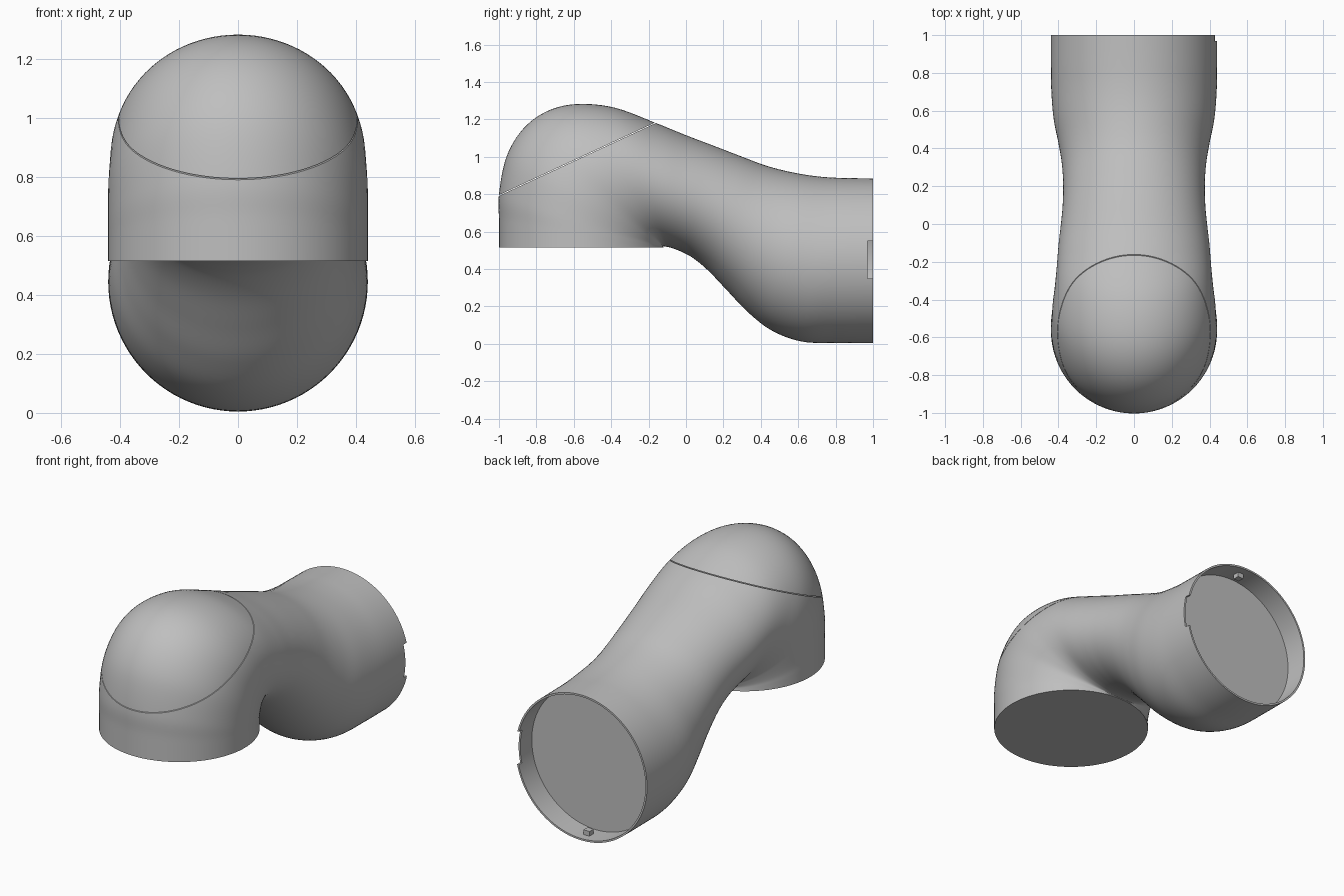
import bpy
import bmesh
import math
from mathutils import Vector

if "Cube" in bpy.data.objects:
    bpy.data.objects.remove(bpy.data.objects["Cube"])

SIDES = 96
STEPS = 6

# Elliptical sections along the tube: outer y, z, inner y, z, half width
SECTIONS = [
    (-1, .515, -.12, .515, .44),
    (-1, .66, -.122, .518, .44),
    (-1, .8, -.122, .52, .44),
    (-.96, 1, -.12, .521, .44),
    (-.87, 1.15, -.12, .521, .435),
    (-.74, 1.245, -.118, .521, .43),
    (-.58, 1.282, -.11, .52, .42),
    (-.38, 1.262, -.1, .518, .41),
    (-.16, 1.18, -.07, .51, .4),
    (0, 1.115, -.02, .49, .388),
    (.15, 1.058, .04, .457, .378),
    (.3, 1, .12, .39, .375),
    (.42, .955, .22, .285, .382),
    (.53, .925, .33, .17, .4),
    (.65, .902, .46, .07, .425),
    (.76, .89, .62, .012, .437),
    (.87, .886, .8, .005, .44),
    (1, .884, 1, .005, .44),
]

grey = bpy.data.materials.new("light grey")
grey.use_nodes = True
grey.diffuse_color = (.52, .52, .52, 1)
grey.node_tree.nodes["Principled BSDF"].inputs["Base Color"].default_value = (.52, .52, .52, 1)


def catmull(a, b, c, d, t):
    """Smooth value between b and c."""
    return b + .5 * t * (c - a + t * (2 * a - 5 * b + 4 * c - d + t * (3 * (b - c) + d - a)))


def smooth_sections():
    pad = [SECTIONS[0]] + SECTIONS + [SECTIONS[-1]]
    for i in range(len(SECTIONS) - 1):
        for s in range(STEPS):
            yield [catmull(*values, s / STEPS) for values in zip(*pad[i:i + 4])]
    yield SECTIONS[-1]


def add_ring(bm, section, scale=1, shift=0):
    oy, oz, iy, iz, width = section
    outer, inner = Vector((0, oy, oz)), Vector((0, iy, iz))
    middle, arm = (outer + inner) / 2, (outer - inner) / 2
    ring = []
    for k in range(SIDES):
        a = math.tau * k / SIDES
        p = middle + scale * (arm * math.cos(a) + Vector((width * math.sin(a), 0, 0)))
        ring.append(bm.verts.new(p + Vector((0, shift, 0))))
    return ring


def link_shell():
    """Closed tube with a flat foot and a recessed rear socket."""
    bm = bmesh.new()
    rings = [add_ring(bm, s) for s in smooth_sections()]
    rings.append(add_ring(bm, SECTIONS[-1], scale=.975))
    rings.append(add_ring(bm, SECTIONS[-1], scale=.975, shift=-.14))
    for a, b in zip(rings, rings[1:]):
        for k in range(SIDES):
            n = (k + 1) % SIDES
            bm.faces.new((a[k], a[n], b[n], b[k]))
    bm.faces.new(rings[0])
    bm.faces.new(rings[-1])
    bmesh.ops.recalc_face_normals(bm, faces=bm.faces)
    return bm


def finish(name, bm, smooth=True):
    mesh = bpy.data.meshes.new(name)
    bm.to_mesh(mesh)
    bm.free()
    mesh.materials.append(grey)
    obj = bpy.data.objects.new(name, mesh)
    bpy.context.collection.objects.link(obj)
    if smooth:
        bpy.ops.object.select_all(action='DESELECT')
        obj.select_set(True)
        bpy.context.view_layer.objects.active = obj
        bpy.ops.object.shade_smooth_by_angle(angle=math.radians(40))
    return obj


def box(name, centre, size):
    bm = bmesh.new()
    bmesh.ops.create_cube(bm, size=1)
    bmesh.ops.scale(bm, vec=size, verts=bm.verts)
    bmesh.ops.translate(bm, vec=centre, verts=bm.verts)
    return finish(name, bm, smooth=False)


def split_half(keep_top):
    """Keep one side of the tilted seam, leaving a hairline gap."""
    bm = link_shell()
    normal = Vector((0, -.39, .84)).normalized()
    point = Vector((0, -1, .793)) + normal * (.002 if keep_top else -.002)
    cut = bmesh.ops.bisect_plane(
        bm, geom=bm.verts[:] + bm.edges[:] + bm.faces[:], plane_co=point,
        plane_no=normal, clear_inner=keep_top, clear_outer=not keep_top)
    edges = [e for e in cut["geom_cut"] if isinstance(e, bmesh.types.BMEdge)]
    bmesh.ops.holes_fill(bm, edges=edges, sides=0)
    bmesh.ops.recalc_face_normals(bm, faces=bm.faces)
    return bm


# Main tube and elbow cap
body = finish("link_body", split_half(False))
cap = finish("elbow_cap", split_half(True))

# Small notch in the socket rim
cutter = box("rim_notch_cutter", (.44, 1, .45), (.06, .06, .2))
cutter.hide_render = True
cutter.hide_viewport = True
cutter.display_type = 'WIRE'
notch = body.modifiers.new("rim_notch", 'BOOLEAN')
notch.operation = 'DIFFERENCE'
notch.solver = 'EXACT'
notch.object = cutter

# Locating keys inside the socket, top and bottom
for name, side in (("upper_key", 1), ("lower_key", -1)):
    box(name, (0, .93, .4445 + side * .415), (.04, .04, .03))
